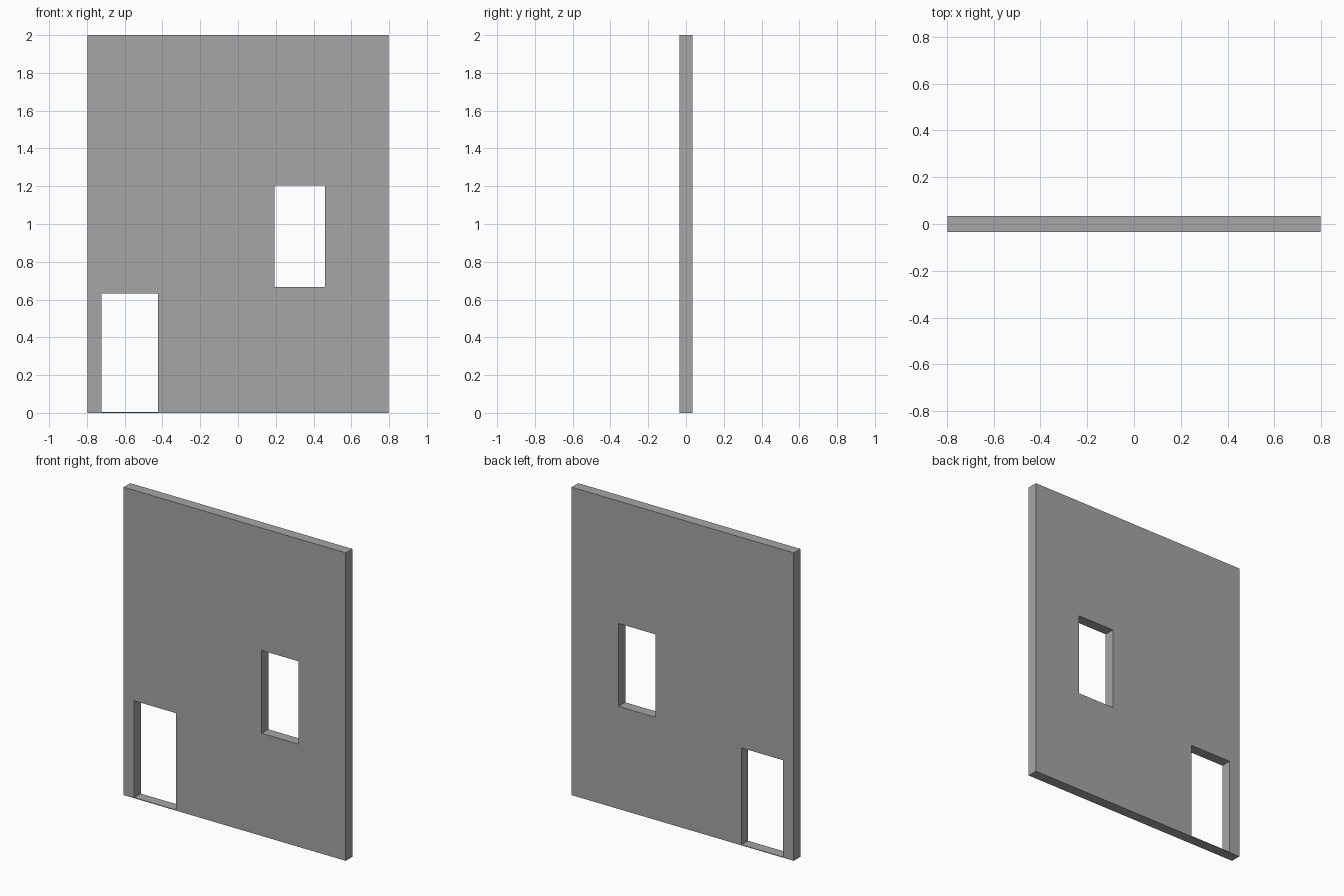
import bpy

if "Cube" in bpy.data.objects:
    bpy.data.objects.remove(bpy.data.objects["Cube"])

THICK = 0.068


def box(name, x0, x1, z0, z1, depth):
    """Axis-aligned box centred on y = 0."""
    bpy.ops.mesh.primitive_cube_add(size=1, location=(0, 0, 0))
    ob = bpy.context.object
    ob.name = name
    for v in ob.data.vertices:
        v.co = (x1 if v.co.x > 0 else x0,
                v.co.y * depth,
                z1 if v.co.z > 0 else z0)
    return ob


# Wall panel in dark grey
wall = box("wall_panel", -0.798, 0.798, 0.0, 2.0, THICK)
grey = bpy.data.materials.new("dark_grey")
grey.diffuse_color = (0.38, 0.38, 0.38, 1)
grey.use_nodes = True
grey.node_tree.nodes["Principled BSDF"].inputs["Base Color"].default_value = grey.diffuse_color
wall.data.materials.append(grey)

# Openings: doorway (with a very thin threshold) and window
openings = {
    "doorway_cutter": (-0.722, -0.423, 0.004, 0.633),
    "window_cutter": (0.194, 0.460, 0.667, 1.205),
}
for name, rect in openings.items():
    cutter = box(name, *rect, THICK * 3)
    cutter.hide_render = True
    cutter.data.materials.append(grey)
    mod = wall.modifiers.new(name, 'BOOLEAN')
    mod.operation = 'DIFFERENCE'
    mod.solver = 'EXACT'
    mod.object = cutter
    bpy.context.view_layer.objects.active = wall
    bpy.ops.object.modifier_apply(modifier=mod.name)
    bpy.data.objects.remove(cutter, do_unlink=True)
